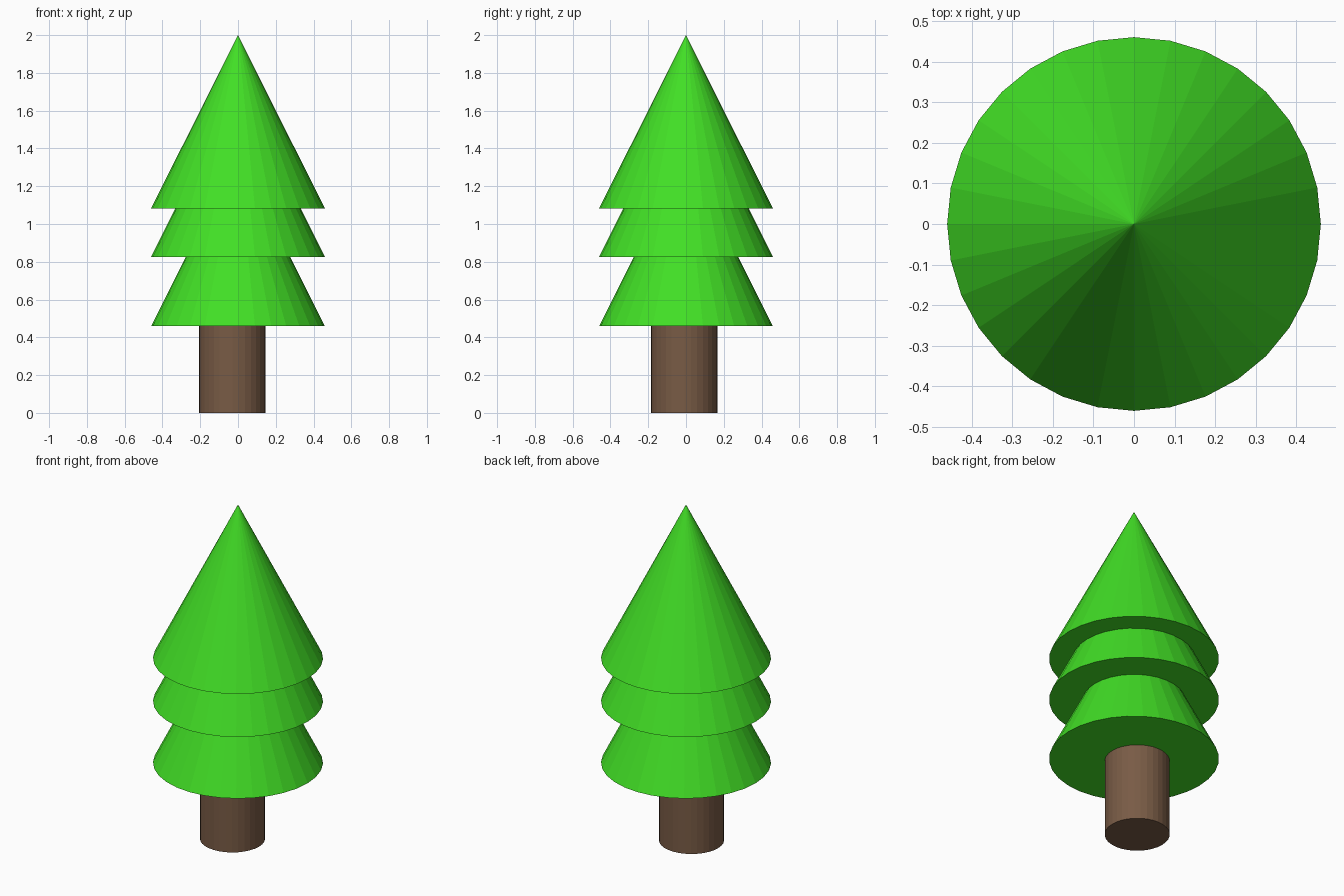
import bpy

if "Cube" in bpy.data.objects:
    bpy.data.objects.remove(bpy.data.objects["Cube"])


def material(name, color):
    m = bpy.data.materials.new(name)
    m.diffuse_color = (*color, 1)
    m.use_nodes = True
    m.node_tree.nodes["Principled BSDF"].inputs["Base Color"].default_value = m.diffuse_color
    return m


green = material("leaf green", (0.054, 0.74, 0.019))
brown = material("bark brown", (0.19, 0.105, 0.06))

R, H = 0.46, 0.917  # shared size of the foliage cones

# Three identical stacked cones
for name, z in (("lower", 0.459), ("middle", 0.826), ("upper", 1.083)):
    bpy.ops.mesh.primitive_cone_add(vertices=32, radius1=R, radius2=0, depth=H,
                                    location=(0, 0, z + H / 2))
    cone = bpy.context.object
    cone.name = name + "_foliage"
    cone.data.materials.append(green)

# Trunk, slightly off centre, running up into the lowest cone
TRUNK_TOP = 0.62
bpy.ops.mesh.primitive_cylinder_add(vertices=32, radius=0.176, depth=TRUNK_TOP,
                                    location=(-0.03, -0.009, TRUNK_TOP / 2))
trunk = bpy.context.object
trunk.name = "trunk"
trunk.data.materials.append(brown)
